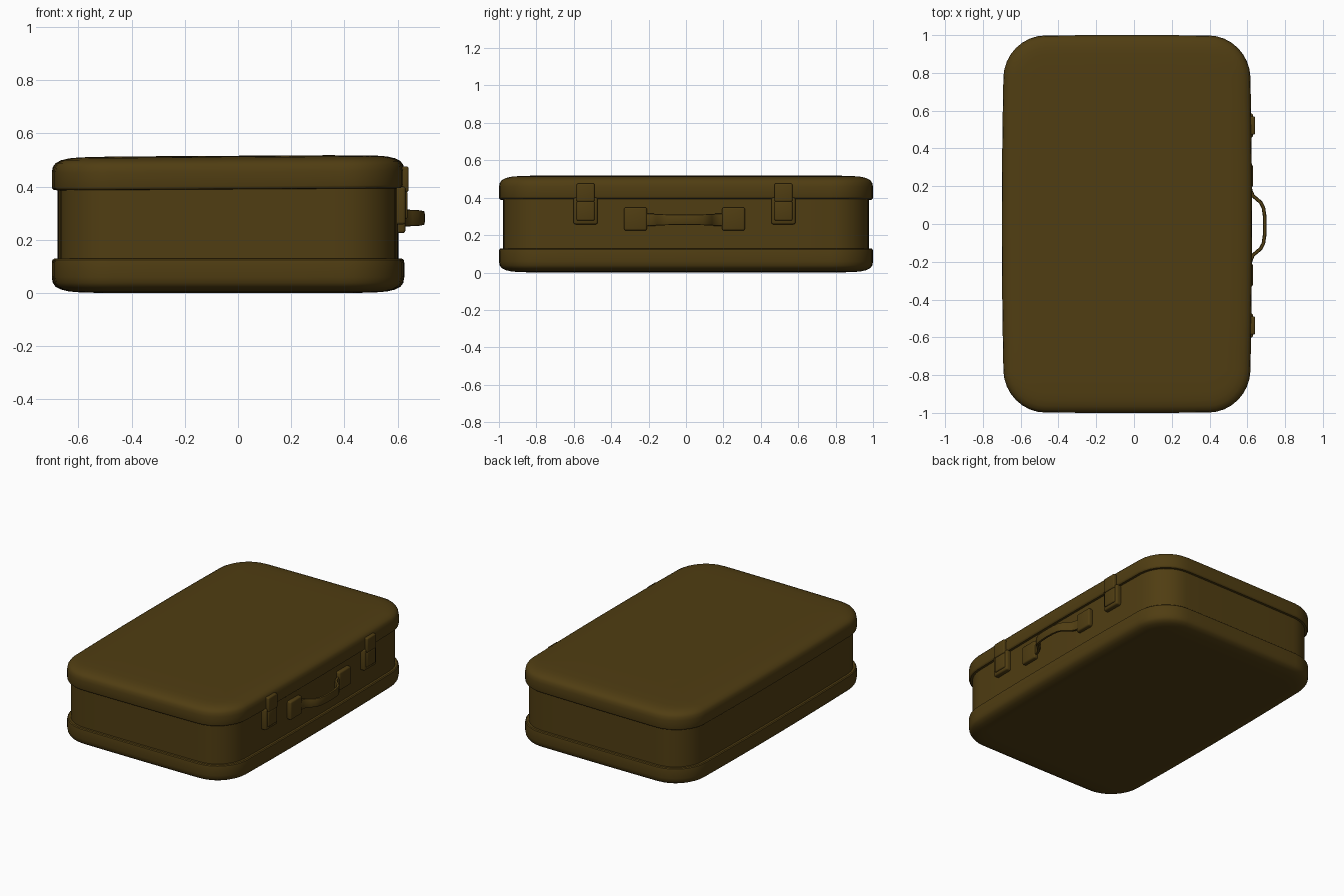
import bpy, bmesh, math
from mathutils import Vector

if "Cube" in bpy.data.objects:
    bpy.data.objects.remove(bpy.data.objects["Cube"])

CX, HX, HY, R = -0.0375, 0.6625, 1.0, 0.22
MID = -0.008          # centre line of the hardware along y

mat = bpy.data.materials.new("brown_leather")
mat.diffuse_color = (0.08, 0.047, 0.006, 1)
mat.use_nodes = True
mat.node_tree.nodes["Principled BSDF"].inputs["Base Color"].default_value = mat.diffuse_color


def finish(name, bm, angle=35):
    bmesh.ops.recalc_face_normals(bm, faces=bm.faces)
    me = bpy.data.meshes.new(name)
    bm.to_mesh(me)
    bm.free()
    ob = bpy.data.objects.new(name, me)
    bpy.context.collection.objects.link(ob)
    me.materials.append(mat)
    bpy.ops.object.select_all(action='DESELECT')
    ob.select_set(True)
    bpy.context.view_layer.objects.active = ob
    bpy.ops.object.shade_smooth_by_angle(angle=math.radians(angle))
    return ob


def outline(inset):
    """Rounded rectangle with slightly bowed sides."""
    hx, hy, r = HX - inset, HY - inset, max(R - inset, 0.06)
    pts = []
    for k, (sx, sy) in enumerate([(1, 1), (-1, 1), (-1, -1), (1, -1)]):
        for i in range(9):
            a = math.pi / 2 * (k + i / 8)
            pts.append((sx * (hx - r) + r * math.cos(a), sy * (hy - r) + r * math.sin(a)))
        nx, ny = [(-1, 1), (-1, -1), (1, -1), (1, 1)][k]
        p, q = pts[-1], (nx * (hx - r), ny * (hy - r))
        q = (q[0], p[1]) if k % 2 == 0 else (p[0], q[1])
        for i in range(1, 6):
            t = i / 6
            pts.append((p[0] + (q[0] - p[0]) * t, p[1] + (q[1] - p[1]) * t))
    return [(CX + x - 0.014 * math.copysign(1, x) * (y / hy) ** 2 * abs(x) / hx,
             y - 0.004 * math.copysign(1, y) * (x / hx) ** 2 * abs(y) / hy) for x, y in pts]


def loft(name, profile, cap=False, tilt=0.0):
    bm = bmesh.new()
    rings = []
    for inset, z in profile:
        rings.append([bm.verts.new((x, y, z + tilt * x)) for x, y in outline(inset)])
    n = len(rings[0])
    for a, b in zip(rings, rings[1:]):
        for i in range(n):
            j = (i + 1) % n
            bm.faces.new((a[i], a[j], b[j], b[i]))
    if cap:
        bm.faces.new(rings[-1])
    ob = finish(name, bm)
    return ob


def block(name, x0, x1, y, width, z0, z1, bevel):
    bm = bmesh.new()
    bmesh.ops.create_cube(bm, size=1)
    for v in bm.verts:
        v.co = Vector(((x0 + x1) / 2 + v.co.x * (x1 - x0), y + v.co.y * width,
                       (z0 + z1) / 2 + v.co.z * (z1 - z0)))
    bmesh.ops.bevel(bm, geom=bm.edges[:], offset=bevel, segments=3, profile=0.5, affect='EDGES')
    return finish(name, bm)


# Case: recessed wall between overhanging bottom tray and lid
edge = [(0.026, 0.130), (0.008, 0.129), (0.002, 0.124), (0, 0.114), (0, 0.06), (0.004, 0.038),
        (0.014, 0.024), (0.035, 0.013), (0.065, 0.006), (0.10, 0.003), (0.16, 0.001), (0.30, 0.0)]
loft("bottom_tray", edge, cap=True)
loft("case_wall", [(0.022, 0.125), (0.022, 0.21), (0.022, 0.30), (0.022, 0.395)])
loft("lid", [(i, 0.516 - z + 0.004 * (z > 0.12)) for i, z in edge], cap=True, tilt=0.006)

for side, s in (("left", -1), ("right", 1)):
    # Latch: backing plate, lower clasp and upper clasp
    y = MID + s * 0.529
    block(side + "_latch_plate", 0.585, 0.630, y, 0.128, 0.258, 0.400, 0.010)
    block(side + "_latch_lower", 0.600, 0.638, y, 0.096, 0.278, 0.381, 0.008)
    block(side + "_latch_upper", 0.600, 0.641, y, 0.096, 0.379, 0.476, 0.008)
    # Handle mount
    block(side + "_handle_mount", 0.590, 0.629, MID + s * 0.262, 0.122, 0.225, 0.348, 0.010)

# Handle strap: flat section swept along a bowed path
half = [(0.612, 0.215), (0.618, 0.185), (0.630, 0.157), (0.650, 0.140),
        (0.671, 0.122), (0.685, 0.095), (0.691, 0.055), (0.693, 0.0)]
path = [(x, -y) for x, y in half] + [(x, y) for x, y in half[-2::-1]]
bm = bmesh.new()
rings = []
for i, (x, y) in enumerate(path):
    a, b = path[max(i - 1, 0)], path[min(i + 1, len(path) - 1)]
    d = Vector((b[0] - a[0], b[1] - a[1])).normalized()
    nx, ny = d.y, -d.x
    h = 0.027 + 0.008 * min(1, abs(y) / 0.2) ** 2
    ring = []
    for k in range(12):
        t = 2 * math.pi * k / 12
        c, sn = math.cos(t), math.sin(t)
        u = 0.0095 * math.copysign(abs(c) ** 0.5, c)
        w = h * math.copysign(abs(sn) ** 0.5, sn)
        ring.append(bm.verts.new((x + nx * u, MID + y + ny * u, 0.282 + w)))
    rings.append(ring)
for a, b in zip(rings, rings[1:]):
    for k in range(12):
        j = (k + 1) % 12
        bm.faces.new((a[k], a[j], b[j], b[k]))
bm.faces.new(rings[0])
bm.faces.new(rings[-1])
finish("handle_strap", bm, 50)
